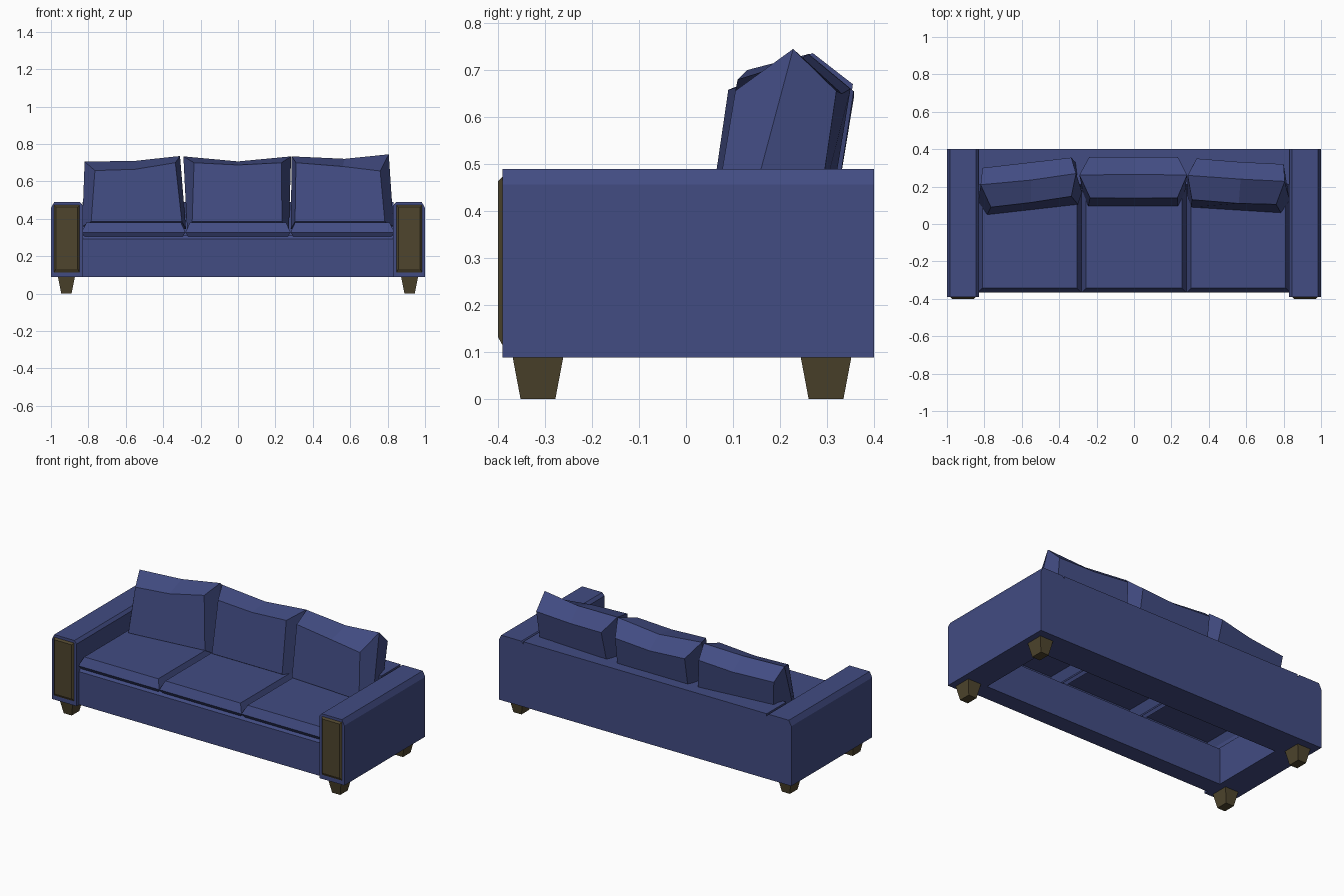
import bpy, bmesh


def material(name, rgb):
    m = bpy.data.materials.new(name)
    m.diffuse_color = (*rgb, 1)
    return m


BLUE = material("blue fabric", (0.054, 0.072, 0.225))
WOOD = material("dark wood", (0.078, 0.060, 0.027))


def loft(name, loops, mat, cap_start=True, cap_end=True):
    """Skin a run of closed loops that all have the same point count."""
    bm = bmesh.new()
    rings = [[bm.verts.new(p) for p in loop] for loop in loops]
    n = len(rings[0])
    for a, b in zip(rings, rings[1:]):
        for i in range(n):
            j = (i + 1) % n
            bm.faces.new((a[i], a[j], b[j], b[i]))
    if cap_start:
        bm.faces.new(rings[0][::-1])
    if cap_end:
        bm.faces.new(rings[-1])
    bmesh.ops.recalc_face_normals(bm, faces=bm.faces)
    me = bpy.data.meshes.new(name)
    bm.to_mesh(me)
    bm.free()
    me.materials.append(mat)
    ob = bpy.data.objects.new(name, me)
    bpy.context.collection.objects.link(ob)
    return ob


def rect(x0, x1, y0, y1, z):
    return [(x0, y0, z), (x1, y0, z), (x1, y1, z), (x0, y1, z)]


def upright(x0, x1, z0, z1, y):
    return [(x0, y, z0), (x1, y, z0), (x1, y, z1), (x0, y, z1)]


def mirrored(loops, s):
    return [[(s * x, y, z) for x, y, z in loop] for loop in loops]


for s, side in ((1, "right"), (-1, "left")):
    # arm: block with chamfered top edges
    profile = [(0.83, 0.088), (1.0, 0.088), (1.0, 0.457), (0.983, 0.49),
               (0.845, 0.49), (0.83, 0.472)]
    loops = [[(x, y, z) for x, z in profile] for y in (-0.39, 0.4)]
    loft(side + "_arm", mirrored(loops, s), BLUE)

    # wooden plate on the arm front
    loops = [upright(0.846, 0.985, 0.112, 0.475, -0.389),
             upright(0.857, 0.974, 0.132, 0.464, -0.4)]
    loft(side + "_arm_plate", mirrored(loops, s), WOOD)

    # tapered legs
    for y, end in ((-0.315, "front"), (0.298, "back")):
        loops = [rect(0.89, 0.945, y - 0.037, y + 0.037, 0),
                 rect(0.872, 0.963, y - 0.054, y + 0.054, 0.09)]
        loft(f"{side}_{end}_leg", mirrored(loops, s), WOOD)

# back frame
loft("back_frame", [rect(-0.832, 0.832, 0.21, 0.4, z) for z in (0.088, 0.49)], BLUE)

# front rail with a chamfered top
profile = [(-0.365, 0.088), (-0.365, 0.292), (-0.35, 0.31), (-0.26, 0.31), (-0.26, 0.088)]
loft("front_rail", [[(x, y, z) for y, z in profile] for x in (-0.832, 0.832)], BLUE)

# seat cushions, open underneath
for x0, x1, name in ((-0.835, -0.281, "left"), (-0.281, 0.281, "middle"), (0.281, 0.835, "right")):
    loops = [rect(x0 + i, x1 - i, -0.367 + i, 0.215, z)
             for i, z in ((0.015, 0.305), (0.0, 0.328), (0.024, 0.38))]
    loft(name + "_seat_cushion", loops, BLUE, cap_start=False)


# back cushions: small front face, wide middle ring, small back face
def back_cushion(name, front, middle, back):
    """Each ring: bottom left, bottom right, top right, top centre, top left."""
    loft(name, [front, middle, back], BLUE)


back_cushion(
    "left_back_cushion",
    [(-0.785, 0.05, 0.385), (-0.30, 0.105, 0.385), (-0.335, 0.148, 0.70),
     (-0.55, 0.115, 0.665), (-0.765, 0.09, 0.658)],
    [(-0.833, 0.12, 0.36), (-0.278, 0.17, 0.345), (-0.31, 0.27, 0.736),
     (-0.55, 0.235, 0.71), (-0.82, 0.21, 0.706)],
    [(-0.785, 0.265, 0.385), (-0.30, 0.315, 0.385), (-0.335, 0.355, 0.67),
     (-0.55, 0.33, 0.645), (-0.81, 0.30, 0.64)])

back_cushion(
    "middle_back_cushion",
    [(-0.245, 0.095, 0.385), (0.235, 0.095, 0.385), (0.232, 0.14, 0.70),
     (0, 0.138, 0.688), (-0.235, 0.14, 0.70)],
    [(-0.272, 0.165, 0.34), (0.272, 0.165, 0.34), (0.284, 0.262, 0.734),
     (0, 0.265, 0.707), (-0.292, 0.262, 0.734)],
    [(-0.245, 0.315, 0.385), (0.24, 0.315, 0.385), (0.235, 0.357, 0.655),
     (0, 0.357, 0.64), (-0.24, 0.357, 0.655)])

back_cushion(
    "right_back_cushion",
    [(0.305, 0.09, 0.385), (0.785, 0.06, 0.385), (0.76, 0.105, 0.656),
     (0.56, 0.11, 0.68), (0.31, 0.13, 0.70)],
    [(0.282, 0.16, 0.345), (0.832, 0.125, 0.36), (0.806, 0.228, 0.745),
     (0.57, 0.24, 0.721), (0.287, 0.26, 0.734)],
    [(0.31, 0.305, 0.385), (0.79, 0.28, 0.385), (0.80, 0.32, 0.655),
     (0.56, 0.332, 0.65), (0.335, 0.35, 0.66)])
